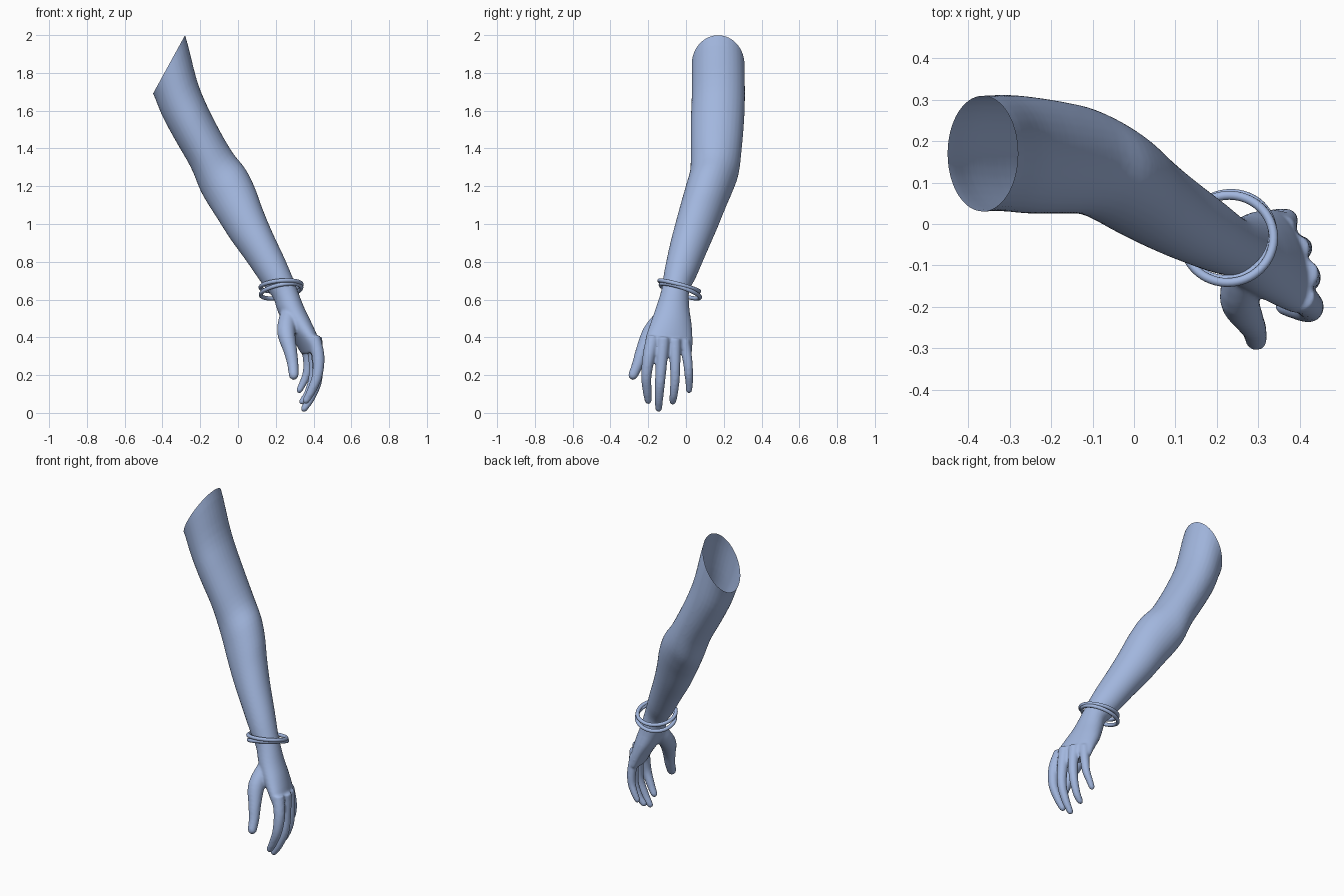
import bpy, bmesh, math
from mathutils import Vector, Matrix

if "Cube" in bpy.data.objects:
    bpy.data.objects.remove(bpy.data.objects["Cube"])

mat = bpy.data.materials.new("soft blue")
mat.diffuse_color = (0.36, 0.47, 0.73, 1)
mat.use_nodes = True
mat.node_tree.nodes["Principled BSDF"].inputs["Base Color"].default_value = mat.diffuse_color


def spline(rows, n=4):
    """Catmull-Rom interpolation of rows of numbers."""
    out = []
    for i in range(len(rows) - 1):
        p0, p1, p2, p3 = (rows[max(0, min(len(rows) - 1, i + k))] for k in (-1, 0, 1, 2))
        for s in range(n):
            t = s / n
            out.append([0.5 * (2 * b + (c - a) * t + (2 * a - 5 * b + 4 * c - d) * t * t
                               + (3 * b - a - 3 * c + d) * t ** 3)
                        for a, b, c, d in zip(p0, p1, p2, p3)])
    return out + [list(rows[-1])]


def loft(bm, rings):
    """Closed skin through rings of (centre, half axis u, half axis v)."""
    n, loops = 32, []
    for c, u, v in rings:
        loops.append([bm.verts.new(c + u * math.cos(2 * math.pi * k / n)
                                   + v * math.sin(2 * math.pi * k / n)) for k in range(n)])
    for a, b in zip(loops, loops[1:]):
        for k in range(n):
            bm.faces.new((a[k], a[(k + 1) % n], b[(k + 1) % n], b[k]))
    bm.faces.new(loops[0][::-1])
    bm.faces.new(loops[-1])


def digit(bm, pts):
    """Tapered round finger along points of (x, y, z, radius)."""
    rows = spline(pts)
    d = (Vector(rows[-1][:3]) - Vector(rows[-2][:3])).normalized()
    end, r = Vector(rows[-1][:3]), rows[-1][3]
    for f, s in ((0.5, 0.85), (0.85, 0.5), (1.0, 0.15)):
        rows.append([*(end + d * r * f), r * s])
    rings = []
    for i, row in enumerate(rows):
        t = Vector(rows[min(i + 1, len(rows) - 1)][:3]) - Vector(rows[max(i - 1, 0)][:3])
        u = t.cross(Vector((0, 1, 0))).normalized()
        v = u.cross(t).normalized()
        rings.append((Vector(row[:3]), u * row[3], v * row[3]))
    loft(bm, rings)


bm = bmesh.new()

# Arm and palm: inner edge (x, z), outer edge (x, z), y range, twist of the width
arm = [(-.50, 1.77, -.34, 2.12, .03, .31, 0), (-.45, 1.69, -.28, 2.0, .03, .31, 0),
       (-.40, 1.57, -.22, 1.77, .03, .312, 0), (-.33, 1.44, -.17, 1.64, .025, .307, 0),
       (-.25, 1.30, -.10, 1.50, .025, .295, 0), (-.20, 1.18, -.03, 1.38, .022, .28, 0),
       (-.155, 1.10, .04, 1.29, .0, .25, 0), (-.11, 1.03, .09, 1.19, -.025, .215, 0),
       (-.04, .92, .13, 1.08, -.055, .17, 0), (.04, .81, .18, .96, -.085, .12, 0),
       (.13, .68, .25, .81, -.115, .06, 0), (.185, .61, .30, .69, -.13, .018, 0),
       (.21, .54, .345, .57, -.16, .018, .1), (.25, .46, .385, .48, -.19, .03, .2),
       (.305, .38, .415, .40, -.215, .035, .25), (.345, .31, .42, .34, -.212, .034, .25)]
rings = []
for lx, lz, rx, rz, y0, y1, k in spline(arm):
    h = (y1 - y0) / 2
    rings.append((Vector(((lx + rx) / 2, (y0 + y1) / 2, (lz + rz) / 2)),
                  Vector((rx - lx, 0, rz - lz)) / 2, Vector((-k * h, h, 0))))
loft(bm, rings)

# Index, middle, ring, little finger, thumb
for pts in (
    [(.40, -.175, .40, .036), (.425, -.197, .30, .033), (.42, -.21, .20, .028), (.39, -.206, .12, .024), (.36, -.2, .065, .019)],
    [(.41, -.12, .40, .036), (.42, -.128, .29, .031), (.418, -.137, .17, .027), (.385, -.143, .08, .023), (.35, -.145, .022, .018)],
    [(.39, -.06, .39, .034), (.402, -.058, .28, .029), (.397, -.058, .18, .025), (.37, -.065, .10, .022), (.34, -.07, .06, .018)],
    [(.36, -.01, .38, .03), (.37, .008, .28, .026), (.365, .014, .21, .023), (.345, .017, .16, .02), (.325, .016, .12, .017)],
    [(.27, -.10, .53, .045), (.255, -.18, .43, .048), (.277, -.23, .33, .036), (.29, -.255, .26, .03), (.295, -.28, .2, .026)],
):
    digit(bm, pts)

me = bpy.data.meshes.new("raw_arm")
bm.to_mesh(me)
bm.free()
raw = bpy.data.objects.new("raw_arm", me)
bpy.context.collection.objects.link(raw)

# Blend the parts into one skin
rm = raw.modifiers.new("fuse", 'REMESH')
rm.mode = 'VOXEL'
rm.voxel_size = 0.007
sm = raw.modifiers.new("soften", 'SMOOTH')
sm.factor = 0.5
sm.iterations = 6
skin = bpy.data.meshes.new_from_object(raw.evaluated_get(bpy.context.evaluated_depsgraph_get()))
bpy.data.objects.remove(raw)

# Slice off the shoulder end to leave the open slanted rim
bm = bmesh.new()
bm.from_mesh(skin)
bmesh.ops.bisect_plane(bm, geom=bm.verts[:] + bm.edges[:] + bm.faces[:],
                       plane_co=(-.45, .17, 1.69), plane_no=(-.31, 0, .17), clear_outer=True)
for f in bm.faces:
    f.smooth = True
bm.to_mesh(skin)
bm.free()
skin.materials.clear()
skin.materials.append(mat)
arm_ob = bpy.data.objects.new("arm", skin)
bpy.context.collection.objects.link(arm_ob)

# Two loose bangles, tilted by slopes dz/dx and dz/dy
for name, c, sx, sy in (("upper_bangle", (.228, -.036, .672), .08, -.27),
                        ("lower_bangle", (.228, -.03, .645), .2, -.33)):
    q = Vector((0, 0, 1)).rotation_difference(Vector((-sx, -sy, 1)))
    bpy.ops.mesh.primitive_torus_add(major_radius=.109, minor_radius=.011, major_segments=64,
                                     minor_segments=12, location=c, rotation=q.to_euler())
    ob = bpy.context.object
    ob.name = name
    ob.data.materials.append(mat)
    bpy.ops.object.shade_smooth()
